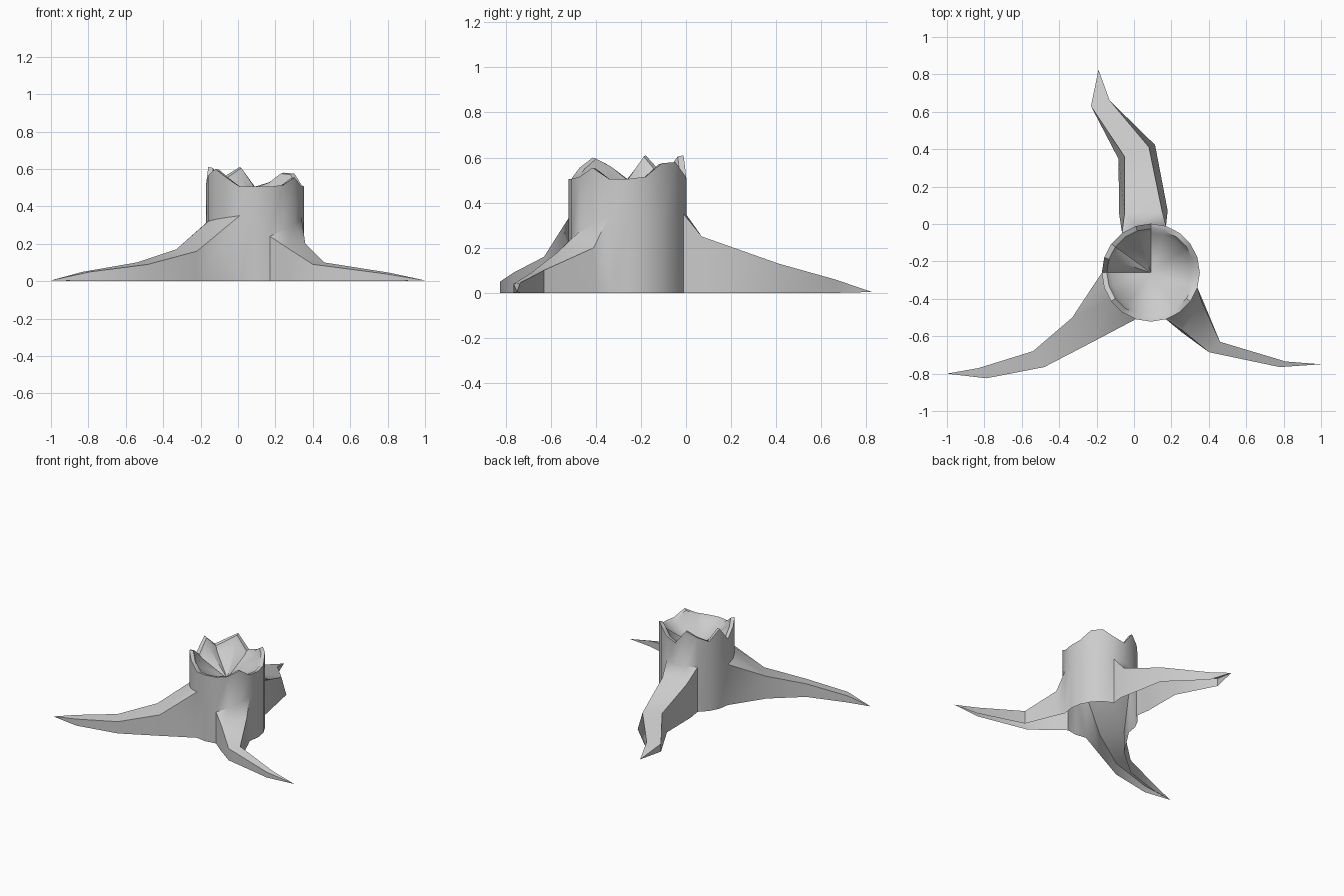
import bpy, bmesh
from math import sin, cos, pi
from mathutils import Vector

if "Cube" in bpy.data.objects:
    bpy.data.objects.remove(bpy.data.objects["Cube"])

CX, CY, R, N = 0.09, -0.26, 0.262, 20
bm = bmesh.new()


def vert(i, r, z):
    a = 2 * pi * i / N
    return bm.verts.new((CX + r * cos(a), CY + r * sin(a), z))


# Broken rim heights, one per side of the trunk
rim = [0.505, 0.515, 0.575, 0.58, 0.53, 0.505, 0.61, 0.565, 0.53, 0.61,
       0.505, 0.565, 0.60, 0.555, 0.505, 0.505, 0.505, 0.515, 0.555, 0.505]

# Roots: first and last trunk side, crest height at each, tip, and
# stations (first edge x, y, last edge x, y, height first, last, base spread)
roots = [
    (4, 7, 0.35, 0.34, (-0.19, 0.825), [
        (0.15, 0.07, -0.05, 0.06, 0.25, 0.25, 0.03),
        (0.08, 0.41, -0.05, 0.36, 0.13, 0.14, 0.035),
        (-0.13, 0.66, -0.23, 0.63, 0.06, 0.06, 0.0)]),
    (10, 14, 0.31, 0.35, (-1.0, -0.80), [
        (-0.33, -0.50, -0.22, -0.63, 0.17, 0.16, 0.0),
        (-0.54, -0.68, -0.48, -0.765, 0.10, 0.09, 0.0),
        (-0.83, -0.77, -0.79, -0.825, 0.05, 0.05, 0.0)]),
    (16, 19, 0.24, 0.34, (1.0, -0.75), [
        (0.26, -0.57, 0.36, -0.41, 0.18, 0.20, 0.01),
        (0.40, -0.685, 0.46, -0.63, 0.09, 0.10, 0.0),
        (0.78, -0.765, 0.81, -0.735, 0.04, 0.045, 0.0)]),
]

# Trunk rings
mid_z = [0.33] * N
hollow = set()
for i0, i1, z0, z1, *_ in roots:
    for i in range(i0, i1 + 1):
        mid_z[i] = z0 + (z1 - z0) * (i - i0) / (i1 - i0)
    hollow.update(range(i0, i1))
base = [vert(i, R, 0) for i in range(N)]
mid = [vert(i, R, mid_z[i]) for i in range(N)]
top = [vert(i, R, rim[i]) for i in range(N)]
lip = [vert(i, 0.235, rim[i] - 0.005) for i in range(N)]
inner = [vert(i, 0.213, 0.475 + (rim[i] - 0.5) * 0.6) for i in range(N)]
heart = bm.verts.new((CX, CY, 0.38))

# Trunk wall, lip and sunken top; the wall stays open where a root joins
for i in range(N):
    j = (i + 1) % N
    if i not in hollow:
        bm.faces.new((base[i], base[j], mid[j], mid[i]))
    for lo, hi in ((mid, top), (top, lip), (lip, inner)):
        bm.faces.new((lo[i], lo[j], hi[j], hi[i]))
    bm.faces.new((inner[i], inner[j], heart))

# Roots: flat crest and two side walls, open underneath
for i0, i1, z0, z1, tip, stations in roots:
    crest = mid[i0:i1 + 1]
    ba, bb = base[i0], base[i1]
    for xa, ya, xb, yb, za, zb, spread in stations:
        out = (Vector((xa - xb, ya - yb, 0))).normalized() * spread
        ta, tb = bm.verts.new((xa, ya, za)), bm.verts.new((xb, yb, zb))
        na = bm.verts.new(Vector((xa, ya, 0)) + out)
        nb = bm.verts.new(Vector((xb, yb, 0)) - out)
        # spread the crest strip from the trunk arc to the two edges
        k = len(crest) // 2
        for n in range(len(crest) - 1):
            if n < k - 1:
                bm.faces.new((crest[n + 1], crest[n], ta))
            elif n == k - 1:
                bm.faces.new((crest[n + 1], crest[n], ta, tb))
            else:
                bm.faces.new((crest[n + 1], crest[n], tb))
        bm.faces.new((ba, crest[0], ta, na))
        bm.faces.new((crest[-1], bb, nb, tb))
        crest, ba, bb = [ta, tb], na, nb
    end = bm.verts.new((*tip, 0.004))
    bm.faces.new((ba, crest[0], end))
    bm.faces.new((crest[1], crest[0], end))
    bm.faces.new((crest[1], bb, end))

bm.verts.index_update()
for v in [v for v in bm.verts if not v.link_faces]:
    bm.verts.remove(v)
# Inner arc base points are unused once the wall is open
bmesh.ops.recalc_face_normals(bm, faces=bm.faces[:])

mesh = bpy.data.meshes.new("tree_stump")
bm.to_mesh(mesh)
bm.free()
stump = bpy.data.objects.new("tree_stump", mesh)
bpy.context.collection.objects.link(stump)
bpy.context.view_layer.objects.active = stump
stump.select_set(True)
bpy.ops.object.shade_smooth_by_angle(angle=0.7)
